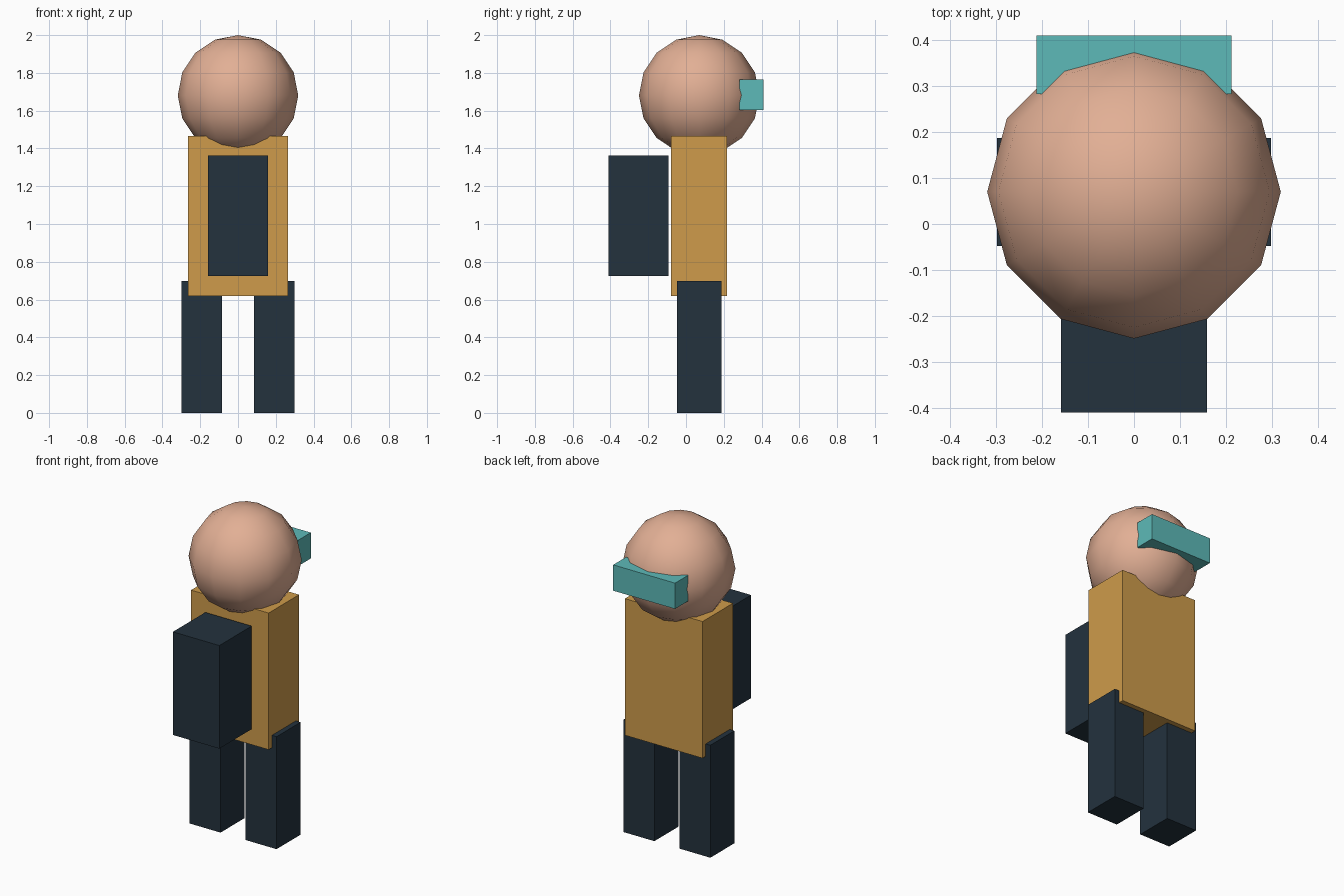
import bpy

if "Cube" in bpy.data.objects:
    bpy.data.objects.remove(bpy.data.objects["Cube"])


def material(name, rgb):
    m = bpy.data.materials.new(name)
    m.diffuse_color = (*rgb, 1)
    m.use_nodes = True
    m.node_tree.nodes["Principled BSDF"].inputs["Base Color"].default_value = m.diffuse_color
    return m


def box(name, x, y, z, mat):
    """Box from (min, max) ranges on each axis."""
    mesh = bpy.data.meshes.new(name)
    verts = [(i, j, k) for i in x for j in y for k in z]
    faces = [(0, 1, 3, 2), (4, 6, 7, 5), (0, 4, 5, 1),
             (2, 3, 7, 6), (0, 2, 6, 4), (1, 5, 7, 3)]
    mesh.from_pydata(verts, [], faces)
    mesh.materials.append(mat)
    ob = bpy.data.objects.new(name, mesh)
    bpy.context.collection.objects.link(ob)
    return ob


skin = material("skin", (0.76, 0.43, 0.30))
ochre = material("ochre", (0.62, 0.33, 0.07))
navy = material("navy", (0.017, 0.032, 0.048))
teal = material("teal", (0.11, 0.49, 0.48))

# Torso
box("torso", (-0.266, 0.266), (-0.08, 0.218), (0.62, 1.467), ochre)

# Backpack, standing just clear of the torso
box("backpack", (-0.159, 0.159), (-0.41, -0.093), (0.724, 1.363), navy)

# Visor
box("visor", (-0.212, 0.212), (0.283, 0.41), (1.604, 1.764), teal)

# Legs
for side, x in (("left", (-0.298, -0.086)), ("right", (0.086, 0.298))):
    box(side + "_leg", x, (-0.048, 0.187), (0, 0.697), navy)

# Head: coarse smooth-shaded ball
bpy.ops.mesh.primitive_uv_sphere_add(segments=12, ring_count=8, radius=0.319,
                                     location=(0, 0.07, 1.681))
head = bpy.context.object
head.name = "head"
head.data.materials.append(skin)
bpy.ops.object.shade_smooth()
